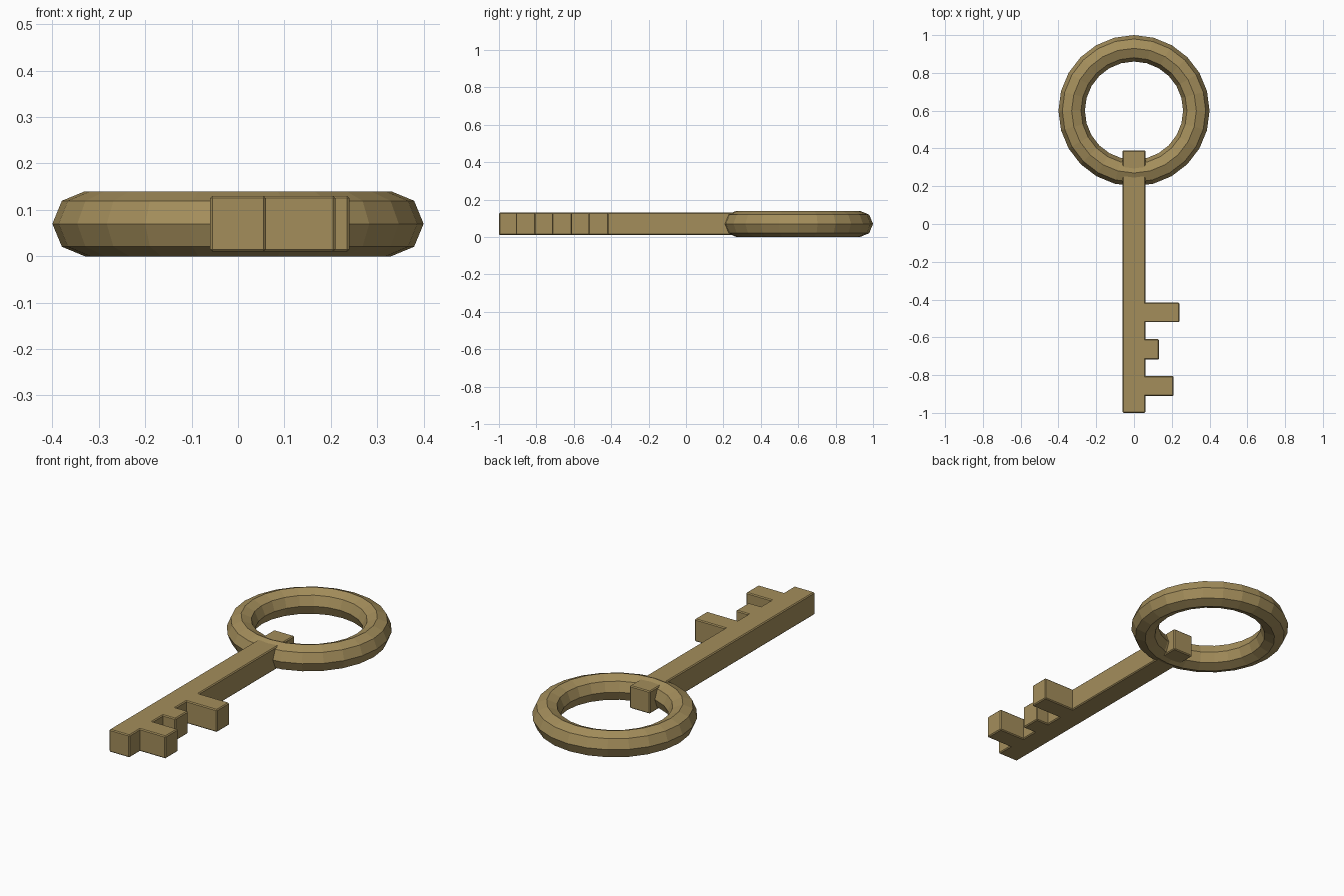
import bpy, math

if "Cube" in bpy.data.objects:
    bpy.data.objects.remove(bpy.data.objects["Cube"])

brass = bpy.data.materials.new("antique brass")
brass.diffuse_color = (0.37, 0.27, 0.105, 1)
brass.use_nodes = True
brass.node_tree.nodes["Principled BSDF"].inputs["Base Color"].default_value = brass.diffuse_color


def block(name, x0, x1, y0, y1, z0=0.01, z1=0.13):
    bpy.ops.mesh.primitive_cube_add(
        size=1, location=((x0 + x1) / 2, (y0 + y1) / 2, (z0 + z1) / 2))
    ob = bpy.context.object
    ob.name = name
    ob.scale = (x1 - x0, y1 - y0, z1 - z0)
    bpy.ops.object.transform_apply(location=False, rotation=False, scale=True)
    ob.data.materials.append(brass)
    # tiny chamfer on the edges
    bev = ob.modifiers.new("chamfer", 'BEVEL')
    bev.width = 0.005
    bev.segments = 1
    return ob


# Ring handle: octagonal section
bpy.ops.mesh.primitive_torus_add(
    major_radius=0.33, minor_radius=0.07, major_segments=24, minor_segments=8,
    location=(0, 0.6, 0.07))
ring = bpy.context.object
ring.name = "ring_handle"
ring.data.materials.append(brass)
for p in ring.data.polygons:
    p.use_smooth = False

# Shaft, poking through the ring
block("shaft", -0.06, 0.06, -1.0, 0.39)

# Teeth: (outer x, low y, high y)
for i, (x, y0, y1) in enumerate([(0.24, -0.52, -0.415),
                                 (0.133, -0.717, -0.61),
                                 (0.21, -0.91, -0.805)]):
    block(f"tooth_{i + 1}", 0.0, x, y0, y1)
